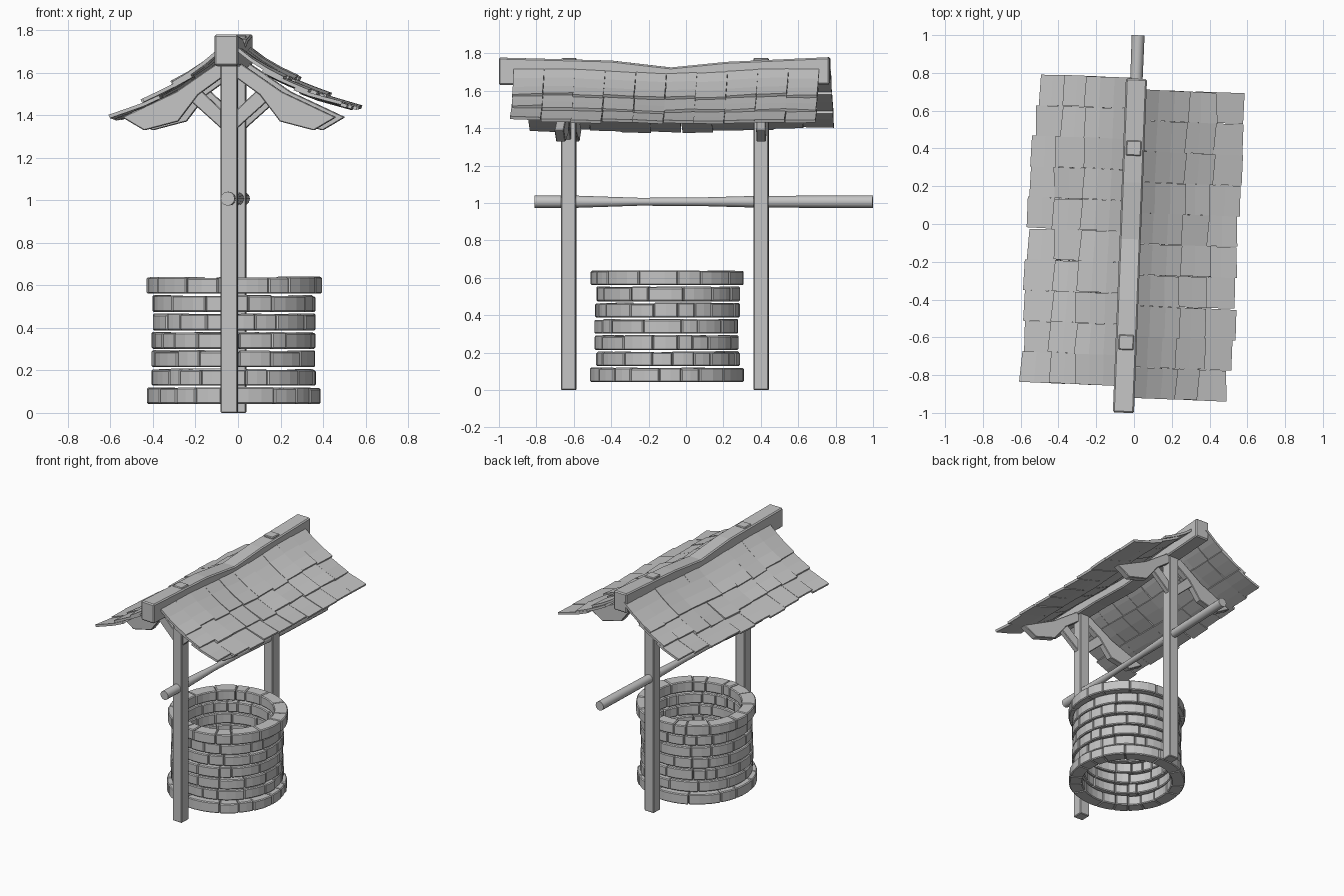
import bpy, bmesh, math, random
from mathutils import Matrix, Vector

if "Cube" in bpy.data.objects:
    bpy.data.objects.remove(bpy.data.objects["Cube"])

random.seed(4)
J = lambda a: random.uniform(-a, a)

mat = bpy.data.materials.new("plain_grey")
mat.diffuse_color = (0.55, 0.55, 0.55, 1)
mat.use_nodes = True
mat.node_tree.nodes["Principled BSDF"].inputs["Base Color"].default_value = mat.diffuse_color

# the timber frame is turned slightly clockwise
FRAME = Matrix.Translation((-0.017, 0, 0)) @ Matrix.Rotation(-0.039, 4, 'Z')


def loft(bm, sections):
    """Closed solid through a list of matching point loops."""
    rings = [[bm.verts.new(p) for p in s] for s in sections]
    n = len(rings[0])
    for a, b in zip(rings, rings[1:]):
        for i in range(n):
            bm.faces.new((a[i], a[(i + 1) % n], b[(i + 1) % n], b[i]))
    bm.faces.new(rings[0][::-1])
    bm.faces.new(rings[-1])


def finish(bm, name, matrix=FRAME, bevel=0.0, smooth=False):
    bmesh.ops.recalc_face_normals(bm, faces=bm.faces)
    bm.transform(matrix)
    me = bpy.data.meshes.new(name)
    bm.to_mesh(me)
    bm.free()
    me.materials.append(mat)
    ob = bpy.data.objects.new(name, me)
    bpy.context.collection.objects.link(ob)
    if bevel:
        m = ob.modifiers.new("bevel", 'BEVEL')
        m.width, m.segments = bevel, 1
        m.limit_method, m.angle_limit = 'ANGLE', math.radians(40)
    if smooth:
        bpy.context.view_layer.objects.active = ob
        ob.select_set(True)
        bpy.ops.object.shade_smooth_by_angle(angle=math.radians(40))
        ob.select_set(False)
    return ob


def interp(table, x):
    for (x0, z0), (x1, z1) in zip(table, table[1:]):
        if x <= x1:
            break
    return z0 + (z1 - z0) * (x - x0) / (x1 - x0)


# stone well: seven rings of tight bricks, wider at foot and rim
for r in range(7):
    bm = bmesh.new()
    wide = r in (0, 6)
    r_out, r_in = (0.41, 0.315) if wide else (0.385, 0.31)
    z0 = 0.042 + r * 0.0865
    widths = [random.uniform(0.5, 1.5) for _ in range(16)]
    total, ang = sum(widths), random.uniform(0, 6.28)
    for w in widths:
        span = w / total * math.tau
        gap = 0.002
        ro, ri, zt = r_out + J(0.004), r_in + J(0.005), z0 + 0.076 + J(0.004)
        steps = max(2, round(span / 0.16))
        secs = []
        for k in range(steps + 1):
            a = ang + gap + (span - 2 * gap) * k / steps
            c, s = math.cos(a), math.sin(a)
            secs.append([(ri * c, ri * s, z0), (ro * c, ro * s, z0),
                         (ro * c, ro * s, zt), (ri * c, ri * s, zt)])
        loft(bm, secs)
        ang += span
    finish(bm, f"brick_ring_{r + 1}", Matrix.Translation((-0.02 + J(0.004), -0.10 + J(0.004), 0)),
           bevel=0.006)

# two posts
for name, y in (("front_post", -0.627), ("rear_post", 0.402)):
    bm = bmesh.new()
    h = 0.04
    loft(bm, [[(-h, y - h, z), (h, y - h, z), (h, y + h, z), (-h, y + h, z)] for z in (0, 1.775)])
    finish(bm, name, bevel=0.005)

# sagging ridge beam
bm = bmesh.new()
beam = []
for y, zb, zt in ((-1, 1.632, 1.778), (-0.4, 1.625, 1.762), (-0.08, 1.605, 1.725),
                  (0.22, 1.62, 1.755), (0.77, 1.635, 1.78)):
    beam.append([(-0.056, y, zb), (0.056, y, zb), (0.056, y, zt), (-0.056, y, zt)])
loft(bm, beam)
finish(bm, "ridge_beam", bevel=0.008)

# rope axle, worn thin in the middle
bm = bmesh.new()
axle = []
for y, rad in ((-0.81, 0.033), (-0.6, 0.033), (-0.25, 0.021), (0.08, 0.023), (0.37, 0.031), (1.0, 0.034)):
    axle.append([(rad * math.cos(k * math.tau / 12), y, 1.007 + rad * math.sin(k * math.tau / 12))
                 for k in range(12)])
loft(bm, axle)
finish(bm, "rope_axle", smooth=True)

# curved rafters and diagonal braces at each post, mirrored left and right
RAFTER = [(0.0, 1.68), (0.12, 1.60), (0.25, 1.51), (0.505, 1.39),
          (0.40, 1.328), (0.24, 1.37), (0.145, 1.495), (0.0, 1.60)]
BRACE = [(0.03, 1.33), (0.03, 1.42), (0.13, 1.515), (0.18, 1.465)]
for end, y, turn in (("front", -0.632, 0.055), ("rear", 0.41, -0.02)):
    for side, s in (("left", -1), ("right", 1)):
        for part, prof, h in (("rafter", RAFTER, 0.025), ("brace", BRACE, 0.02)):
            bm = bmesh.new()
            loft(bm, [[(s * x, y + d - turn * s * x, z) for x, z in prof] for d in (-h, h)])
            finish(bm, f"{end}_{side}_{part}", bevel=0.004)

# shingled roof: three overlapping rows following a concave slope
SLOPE = [(0.03, 1.735), (0.06, 1.705), (0.15, 1.63), (0.26, 1.562), (0.40, 1.488), (0.60, 1.407)]
ROWS = ((0.035, 0.262), (0.17, 0.41), (0.32, 0.562))
COLS = 10


def shingle(bm, s, drop, ya, yb, xa, xb):
    secs = []
    skew, tilt = J(0.004), J(0.004)
    for k in range(4):
        t = k / 3
        x = xa + (xb - xa) * t
        e = 0.01
        d = Vector((2 * e, interp(SLOPE, x + e) - interp(SLOPE, x - e))).normalized()
        nx, nz = -d.y, d.x                       # outward normal of the slope
        lift = -0.012 + 0.025 * t
        # the left slope falls away a little faster than the right
        lean = 0.013 + 0.085 * x if s < 0 else 0.004
        sec = []
        for y, off, tl in ((ya, 0, -tilt), (yb, 0, tilt), (yb, 0.017, tilt), (ya, 0.017, -tilt)):
            sag = 0.03 * max(0, 1 - abs(y + 0.08) / 0.5) * (1 - 1.3 * x)
            o = lift + off + tl * t
            xe = x + nx * o + (tl * 1.2 * t)
            sec.append((s * xe, y + skew * t, interp(SLOPE, x) + nz * o - sag - drop - lean))
        secs.append(sec)
    loft(bm, secs)


for side, s, y0, y1 in (("left", -1, -0.86, 0.775), ("right", 1, -0.92, 0.715)):
    w = (y1 - y0) / COLS
    for r, (xa, xb) in enumerate(ROWS):
        bm = bmesh.new()
        for c in range(COLS):
            # the columns at one end are worn shorter; the left slope is narrower
            rank = c if s > 0 else COLS - 1 - c
            short = (0.035, 0.015)[rank] if rank < 2 else 0
            if s < 0:
                short += 0.028
            ya = y0 + c * w + 0.0005
            shingle(bm, s, J(0.003), ya, ya + w - 0.001,
                    xa, xb + J(0.011) - short * (0.3 + 0.35 * r))
        finish(bm, f"{side}_shingle_row_{r + 1}")
